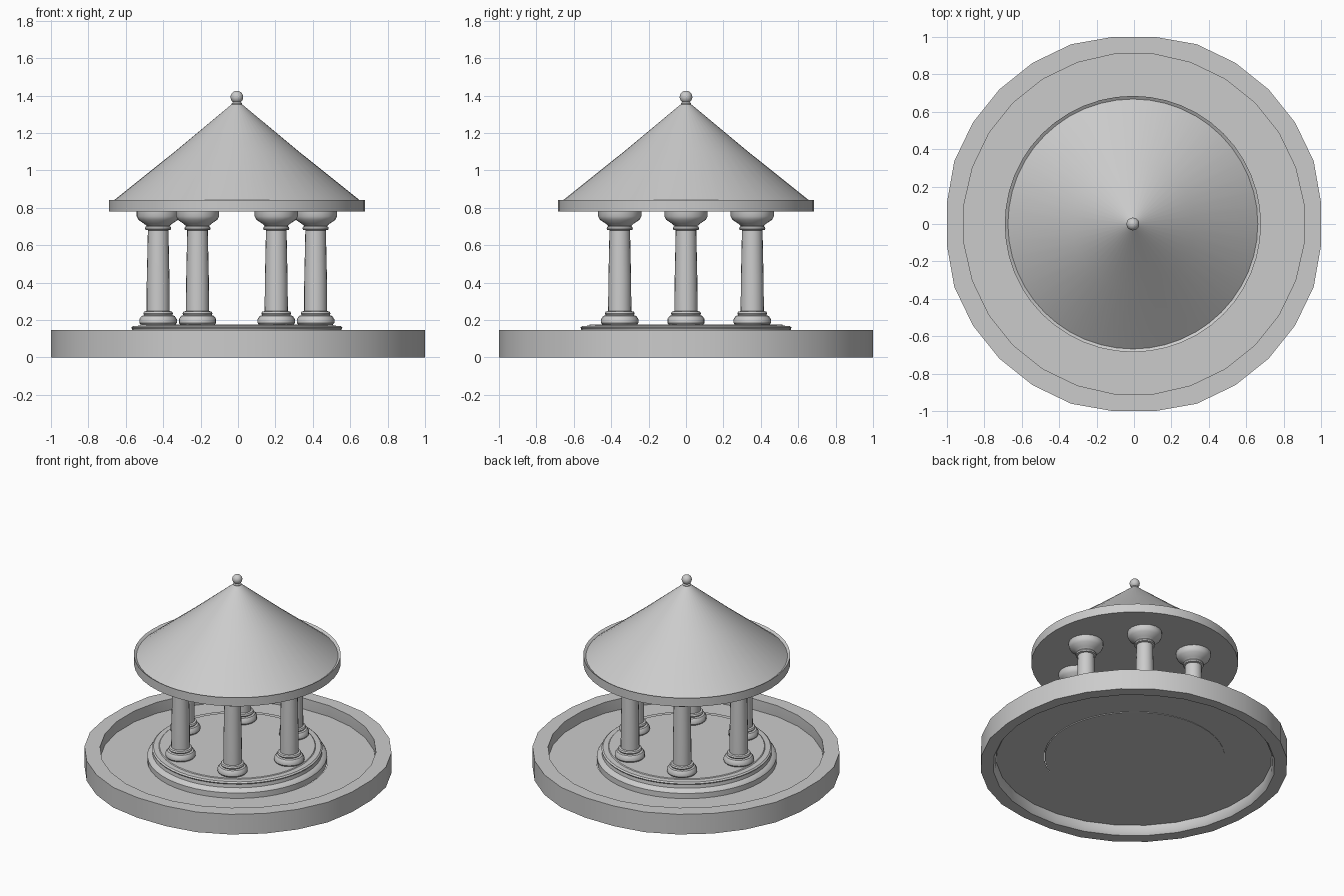
import bpy, bmesh, math

if "Cube" in bpy.data.objects:
    bpy.data.objects.remove(bpy.data.objects["Cube"])

CX, CY = -0.006, 0.0  # pavilion axis
FLOOR = 0.067         # basin floor height


def lathe(name, profile, sides, loc=(0, 0, 0), turn=0.0, closed=False, limit=9.0):
    """Revolve (radius, z) points around z; radius 0 becomes a pole; limit flattens the axis sides."""
    def clamp(v):
        return max(-limit, min(limit, v))
    bm = bmesh.new()
    rings = []
    for r, z in profile:
        if r == 0:
            rings.append([bm.verts.new((0, 0, z))] * sides)
        else:
            rings.append([bm.verts.new((clamp(r * math.cos(turn + math.tau * i / sides)),
                                        clamp(r * math.sin(turn + math.tau * i / sides)), z))
                          for i in range(sides)])
    pairs = list(zip(rings, rings[1:]))
    if closed:
        pairs.append((rings[-1], rings[0]))
    for a, b in pairs:
        for i in range(sides):
            j = (i + 1) % sides
            quad = list(dict.fromkeys((a[i], a[j], b[j], b[i])))
            if len(quad) > 2:
                bm.faces.new(quad)
    bmesh.ops.recalc_face_normals(bm, faces=bm.faces)
    mesh = bpy.data.meshes.new(name)
    bm.to_mesh(mesh)
    bm.free()
    ob = bpy.data.objects.new(name, mesh)
    bpy.context.collection.objects.link(ob)
    ob.location = loc
    bpy.ops.object.select_all(action='DESELECT')
    ob.select_set(True)
    bpy.context.view_layer.objects.active = ob
    bpy.ops.object.shade_smooth_by_angle(angle=math.radians(35))
    return ob


# Basin wall: round, slightly flattened where it meets the axes
N = 28
lathe("basin_wall", [(0.915, FLOOR), (0.915, 0.147), (1.018, 0.147), (1.018, 0),
                     (0.935, 0), (0.92, 0.02)],
      N, turn=math.pi / N, closed=True, limit=1.0)

# Basin floor: thin ring around the platform
lathe("basin_floor", [(0.595, FLOOR), (0.918, FLOOR)], 48)

# Stepped platform
lathe("platform", [(0, FLOOR - 0.003), (0.596, FLOOR - 0.003), (0.596, 0.105), (0.585, 0.12),
                   (0.563, 0.128), (0.56, 0.152), (0.565, 0.16), (0.555, 0.168),
                   (0.52, 0.17), (0.515, 0.175), (0, 0.175)], 48, (CX, CY, 0))

# Six columns with moulded base, tapered shaft and flared capital
column = [(0, 0.17), (0.09, 0.172), (0.1, 0.185), (0.1, 0.205), (0.088, 0.222), (0.075, 0.226),
          (0.08, 0.235), (0.075, 0.245), (0.062, 0.248), (0.061, 0.4), (0.055, 0.68),
          (0.068, 0.683), (0.07, 0.692), (0.066, 0.7), (0.06, 0.702), (0.075, 0.715),
          (0.105, 0.735), (0.115, 0.755), (0.115, 0.783), (0, 0.783)]
for k in range(6):
    a = k * math.pi / 3
    lathe(f"column_{k + 1}", column, 20,
          (CX + 0.421 * math.cos(a), CY + 0.409 * math.sin(a), 0))

# Conical roof with a raised rim
lathe("roof", [(0, 0.78), (0.685, 0.78), (0.685, 0.843), (0.668, 0.832),
               (0.33, 1.102), (0.02, 1.36), (0, 1.36)], 48, (CX, CY, 0))

# Finial: collar and ball
lathe("finial_collar", [(0, 1.345), (0.028, 1.348), (0.028, 1.358), (0.018, 1.368), (0, 1.37)],
      16, (CX, CY, 0))
ball = [(0.034 * math.sin(math.pi * i / 10) if 0 < i < 10 else 0,
         1.392 - 0.034 * math.cos(math.pi * i / 10)) for i in range(11)]
lathe("finial_ball", ball, 20, (CX, CY, 0))
